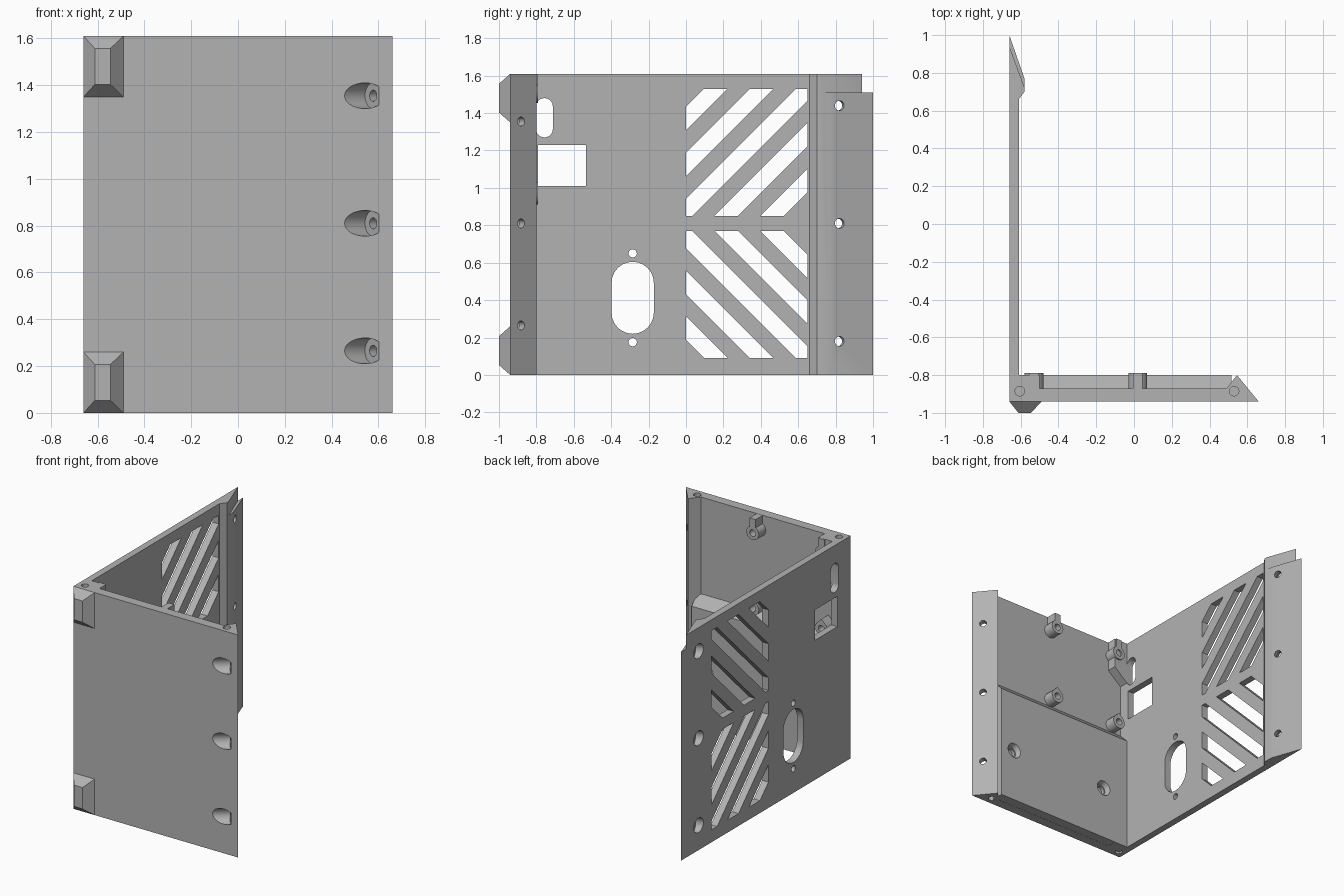
import bpy, bmesh, math
from mathutils import Vector, Matrix

if "Cube" in bpy.data.objects:
    bpy.data.objects.remove(bpy.data.objects["Cube"], do_unlink=True)

HEIGHT = 1.61
FRONT, INNER, LIP = -0.94, -0.87, -0.80     # front panel depths

grey = bpy.data.materials.new("plain_grey")
grey.use_nodes = True
grey.diffuse_color = (0.45, 0.45, 0.45, 1)
grey.node_tree.nodes["Principled BSDF"].inputs["Base Color"].default_value = (0.45, 0.45, 0.45, 1)


def finish(name, bm):
    bmesh.ops.recalc_face_normals(bm, faces=bm.faces)
    mesh = bpy.data.meshes.new(name)
    bm.to_mesh(mesh)
    bm.free()
    mesh.materials.append(grey)
    obj = bpy.data.objects.new(name, mesh)
    bpy.context.collection.objects.link(obj)
    return obj


def prism(name, outline, axis, lo, hi):
    """Extrude a 2D outline along x (y,z), y (x,z) or z (x,y)."""
    place = {"x": lambda p, d: (d, p[0], p[1]),
             "y": lambda p, d: (p[0], d, p[1]),
             "z": lambda p, d: (p[0], p[1], d)}[axis]
    bm = bmesh.new()
    face = bm.faces.new([bm.verts.new(place(p, lo)) for p in outline])
    new = bmesh.ops.extrude_face_region(bm, geom=[face])["geom"]
    shift = Vector(place((0, 0), hi - lo))
    bmesh.ops.translate(bm, vec=shift, verts=[v for v in new if isinstance(v, bmesh.types.BMVert)])
    return finish(name, bm)


def rod(name, start, end, radius, radius2=None, sides=32):
    start, end = Vector(start), Vector(end)
    along = end - start
    bm = bmesh.new()
    turn = along.to_track_quat("Z", "Y").to_matrix().to_4x4()
    bmesh.ops.create_cone(bm, cap_ends=True, segments=sides, radius1=radius,
                          radius2=radius2 or radius, depth=along.length,
                          matrix=Matrix.Translation((start + end) / 2) @ turn)
    return finish(name, bm)


def rect(a0, a1, b0, b1):
    return [(a0, b0), (a1, b0), (a1, b1), (a0, b1)]


def stadium(cy, z0, z1, r, n=12):
    arc = [(math.cos(math.pi * i / n) * r, math.sin(math.pi * i / n) * r) for i in range(n + 1)]
    return [(cy + a, z1 - r + b) for a, b in arc] + [(cy - a, z0 + r - b) for a, b in arc]


def clip(poly, inside):
    """Keep the part of a polygon where inside(p) >= 0."""
    out = []
    for p, q in zip(poly, poly[1:] + poly[:1]):
        a, b = inside(p), inside(q)
        if a >= 0:
            out.append(p)
        if a * b < 0:
            t = a / (a - b)
            out.append((p[0] + t * (q[0] - p[0]), p[1] + t * (q[1] - p[1])))
    return out


def carve(target, cutters):
    for cutter in cutters:
        mod = target.modifiers.new("cut", "BOOLEAN")
        mod.operation, mod.solver, mod.object = "DIFFERENCE", "EXACT", cutter
    bpy.context.view_layer.update()
    graph = bpy.context.evaluated_depsgraph_get()
    mesh = bpy.data.meshes.new_from_object(target.evaluated_get(graph))
    target.modifiers.clear()
    target.data = mesh
    for cutter in cutters:
        bpy.data.objects.remove(cutter, do_unlink=True)


def smooth(obj):
    bpy.ops.object.select_all(action="DESELECT")
    obj.select_set(True)
    bpy.context.view_layer.objects.active = obj
    bpy.ops.object.shade_smooth_by_angle(angle=math.radians(30))


# Corner shell: front panel, side panel and both edge flanges in one section
shell = prism("corner_shell", [
    (-0.66, FRONT), (0.66, FRONT), (0.545, LIP), (0.49, INNER), (-0.5, INNER), (-0.5, LIP),
    (-0.61, LIP), (-0.61, 0.66), (-0.58, 0.70), (-0.58, 0.77), (-0.66, 1.0)], "z", 0, HEIGHT)
cuts = []

# Side openings: switch slot, window, socket with two screw holes
for outline in (stadium(-0.757, 1.27, 1.48, 0.045), rect(-0.79, -0.535, 1.01, 1.23),
                stadium(-0.285, 0.22, 0.605, 0.113)):
    cuts.append(prism("cutter", outline, "x", -0.8, -0.55))
for z in (0.175, 0.65):
    cuts.append(rod("cutter", (-0.8, -0.285, z), (-0.55, -0.285, z), 0.022))

# Diagonal vents, mirrored about mid height
for i in range(5):
    c = 1.37 - 0.245 * i
    slot = clip(rect(0, 0.65, 0.85, 1.53), lambda p: p[1] - p[0] - c + 0.063)
    slot = clip(slot, lambda p: c + 0.063 - p[1] + p[0])
    cuts.append(prism("cutter", slot, "x", -0.8, -0.55))
    cuts.append(prism("cutter", [(y, HEIGHT + 0.01 - z) for y, z in slot], "x", -0.8, -0.55))

# Angled screw holes with counterbores in the front flange
axis = Vector((0.77, 0.635, 0))
for z in (0.265, 0.81, 1.355):
    p = Vector((0.612, -0.882, z))
    cuts.append(rod("cutter", p - axis * 0.2, p + axis * 0.1, 0.024))
    cuts.append(rod("cutter", p - axis * 0.3, p - axis * 0.045, 0.055))

# Screw holes with counterbores in the rear flange
axis = Vector((0.94, 0.33, 0))
for z in (0.18, 0.81, 1.44):
    p = Vector((-0.6, 0.82, z))
    cuts.append(rod("cutter", p - axis * 0.2, p + axis * 0.1, 0.026))
    cuts.append(rod("cutter", p - axis * 0.2, p - axis * 0.03, 0.052))

# Notch at the top of the rear flange, and the open part of the corner column
cuts.append(prism("cutter", [(-0.575, 0.71), (-0.665, 0.955), (-0.7, 1.1), (-0.5, 1.1), (-0.5, 0.71)],
                  "z", 1.51, 1.7))
cuts.append(prism("cutter", [(-0.61, 0.8), (-0.45, 0.8), (-0.45, 1.43), (-0.61, 1.3)],
                  "y", INNER, -0.795))

# Blind holes in the top and bottom ends
for x in (-0.605, 0.53):
    for z in (0, HEIGHT):
        cuts.append(rod("cutter", (x, -0.885, z - 0.12), (x, -0.885, z + 0.12), 0.025))
carve(shell, cuts)
smooth(shell)

# Thick lower half of the front panel with a sloped ledge and two blind screw holes
backing = prism("lower_backing", [(-0.89, 0.001), (LIP, 0.001), (LIP, 0.84), (INNER, 0.91), (-0.89, 0.91)],
                "x", -0.615, 0.515)
holes = []
for x in (-0.4, 0.4):
    holes.append(rod("cutter", (x, -0.86, 0.39), (x, -0.75, 0.39), 0.032))
    holes.append(rod("cutter", (x, -0.835, 0.39), (x, -0.79, 0.39), 0.04, 0.06))
carve(backing, holes)
smooth(backing)

# Screw bosses: the upper pair is tied to the rim, the lower pair has a pointed top
for side, x in (("corner", -0.53), ("middle", 0.02)):
    for level, z in (("upper", 1.505), ("lower", 0.96)):
        arc = [math.radians(a) for a in range(135, 406, 15)]
        ring = [(x + 0.05 * math.cos(a), z + 0.05 * math.sin(a)) for a in arc]
        if level == "upper":
            ring += [(x + 0.024, z + 0.044), (x + 0.024, HEIGHT - 0.001),
                     (x - 0.024, HEIGHT - 0.001), (x - 0.024, z + 0.044)]
        else:
            ring += [(x, z + 0.07)]
        boss = prism(f"{side}_{level}_boss", ring, "y", -0.88, -0.79)
        carve(boss, [rod("cutter", (x, -0.86, z), (x, -0.7, z), 0.024)])
        smooth(boss)

# Tapered feet on the front
for name, z in (("lower_foot", 0), ("upper_foot", 1.35)):
    bm = bmesh.new()
    base = [bm.verts.new((a, FRONT, b)) for a, b in rect(-0.66, -0.49, z, z + 0.26)]
    tip = [bm.verts.new((a, -1.0, b)) for a, b in rect(-0.612, -0.545, z + 0.053, z + 0.207)]
    bm.faces.new(base)
    bm.faces.new(tip)
    for i in range(4):
        j = (i + 1) % 4
        bm.faces.new((base[i], base[j], tip[j], tip[i]))
    finish(name, bm)
